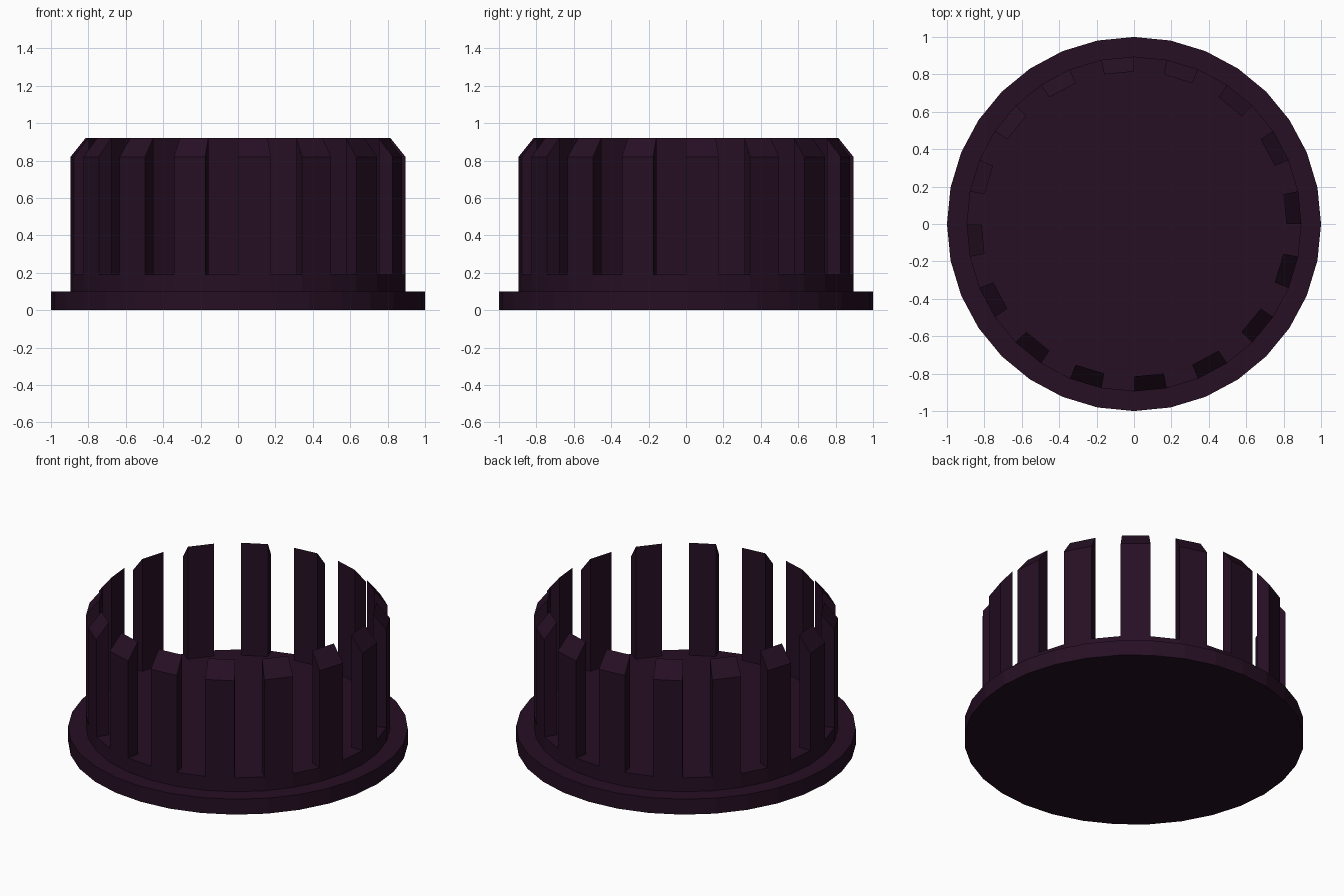
import bpy
import bmesh
from math import cos, sin, tau

SIDES = 32
OUTER, INNER = 0.895, 0.815        # tooth ring radii
FLANGE_TOP, COLLAR_TOP = 0.1, 0.19
SHOULDER, TOP = 0.82, 0.92

cube = bpy.data.objects.get("Cube")
if cube:
    bpy.data.objects.remove(cube, do_unlink=True)

# Dark plum plastic
plum = bpy.data.materials.new("dark_plum")
plum.use_nodes = True
colour = (0.019, 0.0048, 0.017, 1)
plum.diffuse_color = colour
plum.node_tree.nodes["Principled BSDF"].inputs["Base Color"].default_value = colour


def ring_point(radius, step, z):
    angle = tau * step / SIDES
    return (radius * cos(angle), radius * sin(angle), z)


def finish(bm, name):
    bmesh.ops.recalc_face_normals(bm, faces=bm.faces)
    mesh = bpy.data.meshes.new(name)
    bm.to_mesh(mesh)
    bm.free()
    mesh.materials.append(plum)
    obj = bpy.data.objects.new(name, mesh)
    bpy.context.collection.objects.link(obj)
    return obj


# Base: a wide flange stepping in to a solid collar
bm = bmesh.new()
profile = [(1, 0), (1, FLANGE_TOP), (OUTER, FLANGE_TOP), (OUTER, COLLAR_TOP)]
loops = [[bm.verts.new(ring_point(r, i, z)) for i in range(SIDES)] for r, z in profile]
for low, high in zip(loops, loops[1:]):
    for i in range(SIDES):
        j = (i + 1) % SIDES
        bm.faces.new((low[i], low[j], high[j], high[i]))
bm.faces.new(loops[0])
bm.faces.new(loops[-1])
finish(bm, "flanged_base")

# Teeth: every other segment of the ring, sloping inward to a thin top edge
bm = bmesh.new()
section = [(OUTER, COLLAR_TOP), (OUTER, SHOULDER), (INNER, TOP), (INNER, COLLAR_TOP)]
for step in range(0, SIDES, 2):
    a, b = [[bm.verts.new(ring_point(r, s, z)) for r, z in section]
            for s in (step, step + 1)]
    bm.faces.new(a)
    bm.faces.new(b)
    for k in range(3):      # the foot stays open where it meets the collar
        bm.faces.new((a[k], a[k + 1], b[k + 1], b[k]))
finish(bm, "ring_of_teeth")
